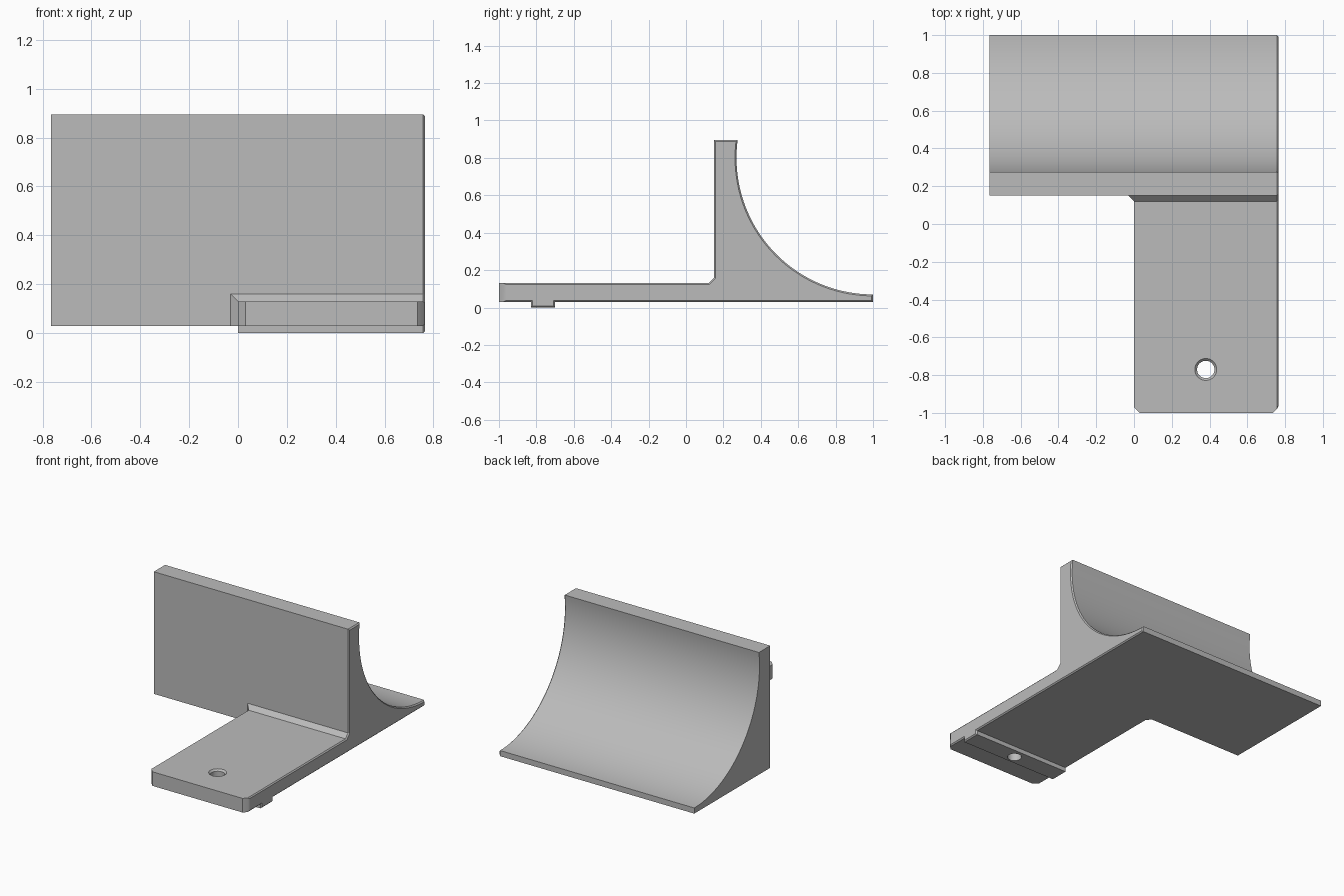
import bpy, bmesh, math
from mathutils import Matrix, Vector

cube = bpy.data.objects.get("Cube")
if cube:
    bpy.data.objects.remove(cube, do_unlink=True)

HALF = 0.765      # half width in x
TOP = 0.895       # wall height
LIP = 0.008       # small chamfer around the right end

grey = bpy.data.materials.new("plain grey")
grey.use_nodes = True
colour = (0.5, 0.5, 0.5, 1)
grey.diffuse_color = colour
grey.node_tree.nodes["Principled BSDF"].inputs["Base Color"].default_value = colour


def prism(points, direction):
    """Solid made by sweeping a closed outline along a direction."""
    bm = bmesh.new()
    face = bm.faces.new([bm.verts.new(p) for p in points])
    swept = bmesh.ops.extrude_face_region(bm, geom=[face])["geom"]
    verts = [g for g in swept if isinstance(g, bmesh.types.BMVert)]
    bmesh.ops.translate(bm, verts=verts, vec=Vector(direction))
    bmesh.ops.recalc_face_normals(bm, faces=bm.faces)
    return bm


def finish(bm, name):
    mesh = bpy.data.meshes.new(name)
    bm.to_mesh(mesh)
    bm.free()
    mesh.materials.append(grey)
    obj = bpy.data.objects.new(name, mesh)
    bpy.context.collection.objects.link(obj)
    return obj


def cone(name, r1, r2, z1, z2):
    """Cutter on the axis of the screw hole."""
    bm = bmesh.new()
    bmesh.ops.create_cone(bm, cap_ends=True, segments=48, radius1=r1, radius2=r2,
                          depth=z2 - z1,
                          matrix=Matrix.Translation((0.38, -0.77, (z1 + z2) / 2)))
    return finish(bm, name)


# Side outline: arm with locating rib, fillet chamfer, wall, concave back
outline = [(1, 0.03), (-0.70, 0.03), (-0.70, 0), (-0.83, 0), (-0.83, 0.03),
           (-1, 0.03), (-1, 0.13), (0.12, 0.13), (0.15, 0.16), (0.15, TOP)]
radius, centre_z, steps = 0.73, 0.80, 48
start = math.pi - math.asin((TOP - centre_z) / radius)
for i in range(steps + 1):
    a = start + (1.5 * math.pi - start) * i / steps
    outline.append((1 + radius * math.cos(a), centre_z + radius * math.sin(a)))
body = prism([(-HALF, y, z) for y, z in outline], (2 * HALF, 0, 0))

# Clipped front right corner, then the chamfer round the right end
corner = [e for e in body.edges
          if all(v.co.y < -0.99 and v.co.x > HALF - 0.001 for v in e.verts)]
bmesh.ops.bevel(body, geom=corner, offset=0.03, segments=1, affect='EDGES')
body.normal_update()
end = max(body.faces, key=lambda f: f.calc_center_median().x * (f.normal.x > 0.99))
bmesh.ops.bevel(body, geom=list(end.edges), offset=LIP, segments=1, affect='EDGES')
bracket = finish(body, "bracket")

# Cutters: empty area left of the arm, screw hole and its countersink
plan = [(-1, -1.1), (0.13, -1.1), (0, -0.97), (0, 0.12), (-0.03, 0.15), (-1, 0.15)]
cutters = [
    finish(prism([(x, y, -0.2) for x, y in plan], (0, 0, 0.6)), "arm_side_cutter"),
    cone("hole_cutter", 0.046, 0.046, -0.1, 0.3),
    cone("countersink_cutter", 0.036, 0.078, 0.108, 0.15),
]
bpy.context.view_layer.objects.active = bracket
for cutter in cutters:
    cutter.hide_render = True
    mod = bracket.modifiers.new(cutter.name, 'BOOLEAN')
    mod.operation = 'DIFFERENCE'
    mod.solver = 'EXACT'
    mod.object = cutter
    bpy.ops.object.modifier_apply(modifier=mod.name)
    bpy.data.objects.remove(cutter, do_unlink=True)

# Smooth the curved back and hole, keep the other edges crisp
for obj in bpy.context.selected_objects:
    obj.select_set(False)
bracket.select_set(True)
bpy.ops.object.shade_smooth_by_angle(angle=math.radians(25))
